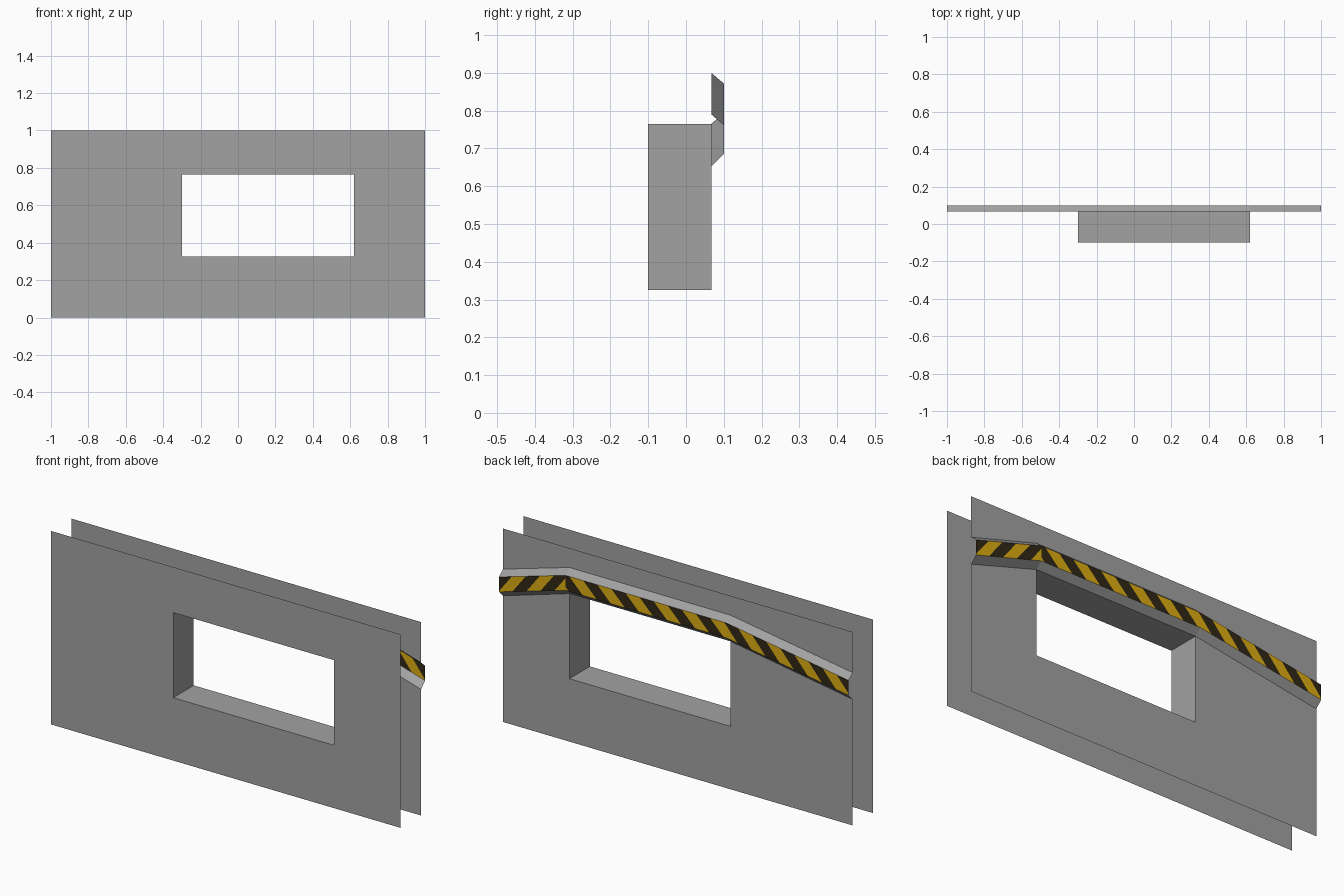
import bpy, bmesh, math
from mathutils import Vector

if "Cube" in bpy.data.objects:
    bpy.data.objects.remove(bpy.data.objects["Cube"])


def material(name, rgb):
    m = bpy.data.materials.new(name)
    m.diffuse_color = (*rgb, 1)
    m.use_nodes = True
    m.node_tree.nodes["Principled BSDF"].inputs["Base Color"].default_value = m.diffuse_color
    return m


GREY = material("concrete grey", (0.36, 0.36, 0.36))
YELLOW = material("hazard yellow", (0.72, 0.42, 0.006))
BLACK = material("hazard black", (0.03, 0.02, 0.008))

YF, YB, YO = -0.10, 0.067, 0.10           # front wall, back wall, bumper face
WX0, WX1, WZ0, WZ1 = -0.30, 0.62, 0.325, 0.765   # window opening
XS = [-1.0, WX0, WX1, 1.0]                # stations along the wall
LOW = [0.652, WZ1, WZ1, 0.652]            # bumper base, lower edge
HIGH = [0.79, 0.90, 0.90, 0.79]           # bumper base, upper edge
LOW_OUT = [0.685, 0.795, 0.795, 0.685]    # bumper face, lower edge
HIGH_OUT = [0.762, 0.872, 0.872, 0.762]   # bumper face, upper edge


def quad(bm, pts, facing):
    """Add a quad whose normal points along 'facing'."""
    f = bm.faces.new([bm.verts.new(p) for p in pts])
    f.normal_update()
    if f.normal.dot(Vector(facing)) < 0:
        f.normal_flip()
    return f


def finish(bm, name, mats):
    bmesh.ops.remove_doubles(bm, verts=bm.verts, dist=1e-5)
    me = bpy.data.meshes.new(name)
    bm.to_mesh(me)
    bm.free()
    for m in mats:
        me.materials.append(m)
    bpy.context.collection.objects.link(bpy.data.objects.new(name, me))


def strip(bm, i, y0, lo, y1, hi, facing):
    """Quad between two station profiles, over segment i."""
    a, b = XS[i], XS[i + 1]
    return quad(bm, [(a, y0, lo[i]), (b, y0, lo[i + 1]),
                     (b, y1, hi[i + 1]), (a, y1, hi[i])], facing)


# Front wall and back wall; the back one is open behind the bumper
for name, y, below, above in (("front_wall", YF, [WZ1] * 4, [WZ1] * 4),
                              ("back_wall", YB, LOW, HIGH)):
    bm = bmesh.new()
    out = (0, math.copysign(1, y), 0)
    for i in range(3):
        strip(bm, i, y, [0] * 4, y, [WZ0] * 4, out)
        if i != 1:
            strip(bm, i, y, [WZ0] * 4, y, below, out)
        strip(bm, i, y, above, y, [1] * 4, out)
    finish(bm, name, [GREY])

# Window reveal
bm = bmesh.new()
for z, d in ((WZ0, 1), (WZ1, -1)):
    quad(bm, [(WX0, YF, z), (WX1, YF, z), (WX1, YB, z), (WX0, YB, z)], (0, 0, d))
for x, d in ((WX0, 1), (WX1, -1)):
    quad(bm, [(x, YF, WZ0), (x, YB, WZ0), (x, YB, WZ1), (x, YF, WZ1)], (d, 0, 0))
finish(bm, "window_reveal", [GREY])

# Bumper chamfers above and below the striped face
bm = bmesh.new()
for i in range(3):
    strip(bm, i, YB, LOW, YO, LOW_OUT, (0, 1, -1))
    strip(bm, i, YO, HIGH_OUT, YB, HIGH, (0, 1, 1))
finish(bm, "bumper_chamfers", [GREY])

# Striped bumper face: slice each segment diagonally, alternate colours
PERIOD = 0.161
bm = bmesh.new()
for i, (lean, centre) in enumerate(((1, 0.519), (1, 0.519), (-1, 0.925))):
    seg = bmesh.new()
    strip(seg, i, YO, LOW_OUT, YO, HIGH_OUT, (0, 1, 0))
    zc = [(LOW_OUT[j] + HIGH_OUT[j]) / 2 for j in (i, i + 1)]
    slope = (zc[1] - zc[0]) / (XS[i + 1] - XS[i])

    def mid(x):
        return zc[0] + slope * (x - XS[i])

    for n in range(-22, 12):
        x = centre + (n + 0.5) * PERIOD / 2
        bmesh.ops.bisect_plane(seg, geom=seg.verts[:] + seg.edges[:] + seg.faces[:],
                               plane_co=(x, YO, mid(x)),
                               plane_no=(1 + lean * slope, 0, -lean))
    for f in seg.faces:
        c = f.calc_center_median()
        u = c.x - lean * (c.z - mid(c.x))
        g = quad(bm, [v.co.copy() for v in f.verts], (0, 1, 0))
        g.material_index = round((u - centre) / (PERIOD / 2)) % 2
    seg.free()
finish(bm, "hazard_stripe_face", [YELLOW, BLACK])
